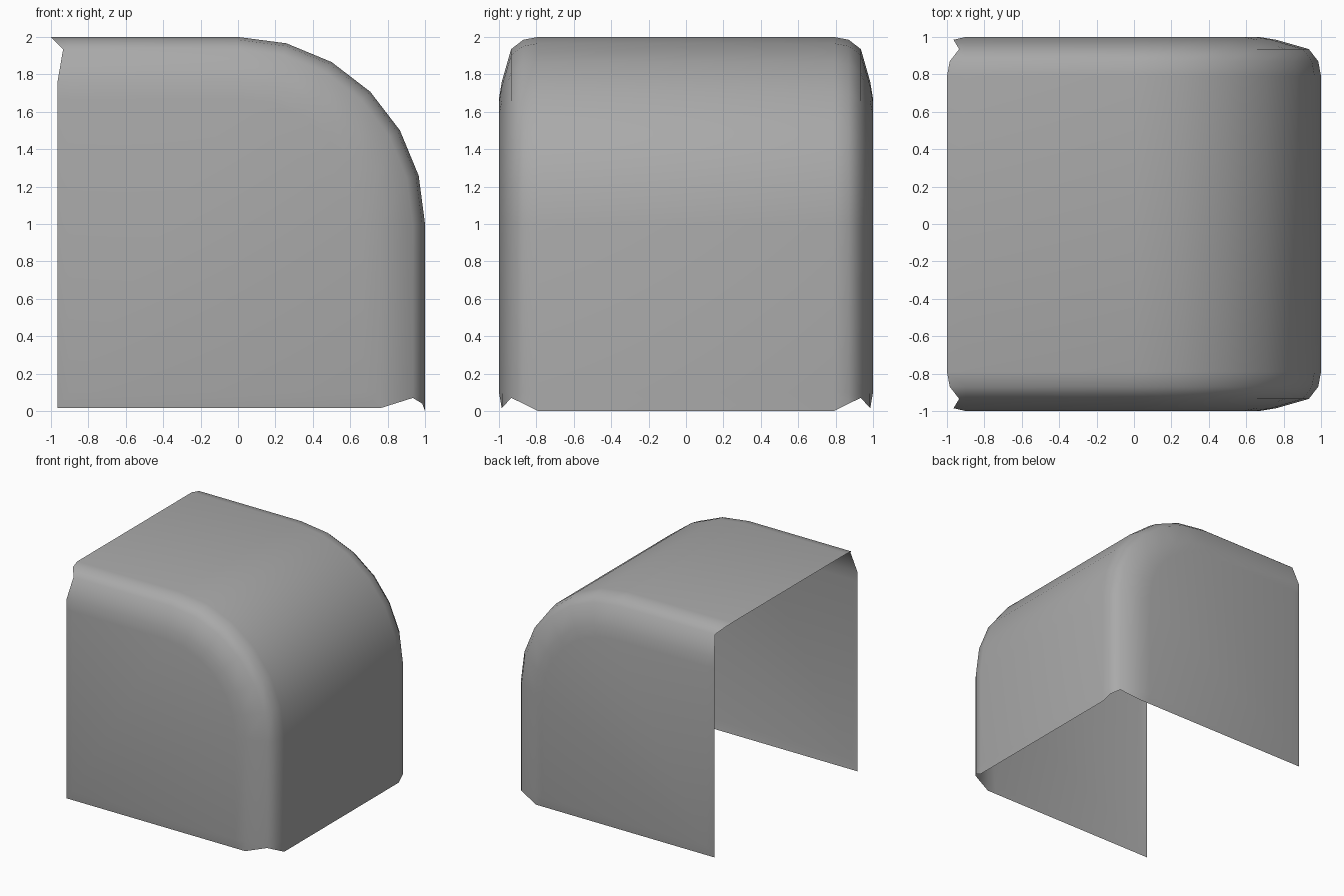
import bpy, bmesh, math

cube = bpy.data.objects.get("Cube")
if cube:
    bpy.data.objects.remove(cube, do_unlink=True)

# One flat colour
grey = bpy.data.materials.new("plain_grey")
grey.use_nodes = True
colour = (0.4, 0.4, 0.4, 1)
grey.diffuse_color = colour
grey.node_tree.nodes["Principled BSDF"].inputs["Base Color"].default_value = colour

# Edge rounding: (half width, inward offset, left end x, bottom end z)
RINGS = [
    (0.79, 0.0, -1.0, 0.0),
    (0.87, 0.015, -0.985, 0.04),
    (0.935, 0.065, -0.935, 0.07),
    (0.985, 0.24, -0.965, 0.015),
    (1.0, 0.33, -0.965, 0.015),
]
ARC_STEPS = 6
RIM = 0.985      # half width at the open rims of the end walls


def outline(offset, left, bottom):
    """Rounded roof-to-side profile in x and z, moved inward by offset."""
    r = 1 - offset
    pts = [(left, 1 + r), (-0.9, 1 + r)]
    for i in range(ARC_STEPS + 1):
        a = math.pi / 2 * i / ARC_STEPS
        pts.append((r * math.sin(a), 1 + r * math.cos(a)))
    return pts + [(r, 0.1), (r, bottom)]


bm = bmesh.new()


def add_ring(side, ring):
    half, offset, left, bottom = ring
    pts = outline(offset, left, bottom)
    ends = (0, len(pts) - 1)
    return [bm.verts.new((x, side * (min(half, RIM) if i in ends else half), z))
            for i, (x, z) in enumerate(pts)]


def bridge(a, b):
    for i in range(len(a) - 1):
        bm.faces.new((a[i], a[i + 1], b[i + 1], b[i]))


# Rounded edges and end walls, front and back
inner = {}
for side in (-1, 1):
    rings = [add_ring(side, r) for r in RINGS]
    inner[side] = rings[0]
    for a, b in zip(rings, rings[1:]):
        bridge(a, b)
    last = rings[-1]
    rim_corner = bm.verts.new((-0.965, side * RIM, 0.015))
    wall_corner = bm.verts.new((-0.9, side, 0.1))
    bm.faces.new((last[0], last[1], wall_corner, rim_corner))
    bm.faces.new((last[-2], last[-1], rim_corner, wall_corner))
    bm.faces.new(last[1:-1] + [wall_corner])

# Curved roof and side sheet
bridge(inner[-1], inner[1])

# Make every face point outward
bmesh.ops.recalc_face_normals(bm, faces=bm.faces[:])
bm.normal_update()
roof = max(bm.faces, key=lambda f: f.calc_center_median().z)
if roof.normal.z < 0:
    bmesh.ops.reverse_faces(bm, faces=bm.faces[:])
for f in bm.faces:
    f.smooth = True

mesh = bpy.data.meshes.new("rounded_shell")
bm.to_mesh(mesh)
bm.free()
mesh.materials.append(grey)
shell = bpy.data.objects.new("rounded_shell", mesh)
bpy.context.collection.objects.link(shell)
